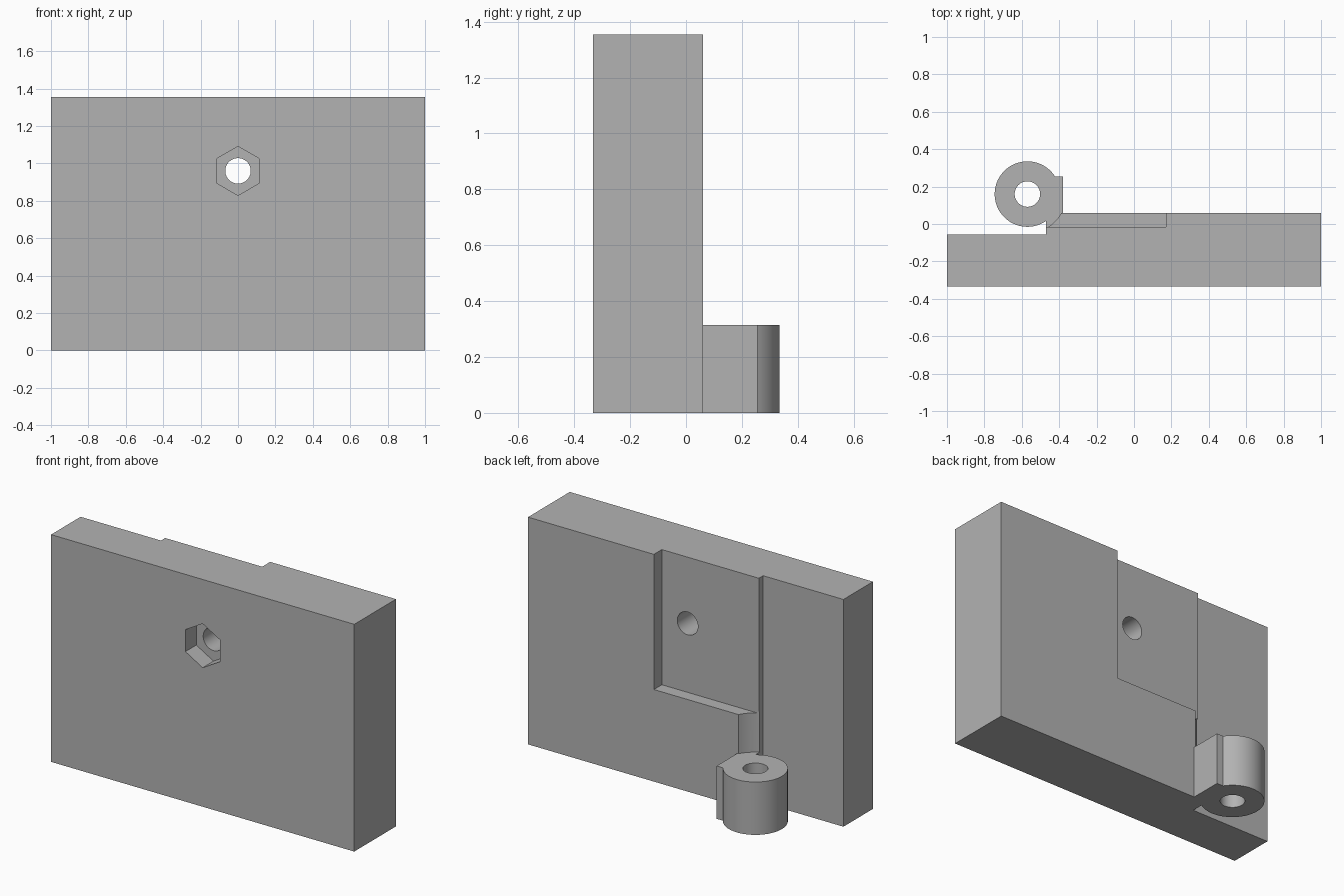
import bpy, bmesh, math

cube = bpy.data.objects.get("Cube")
if cube:
    bpy.data.objects.remove(cube, do_unlink=True)

grey = bpy.data.materials.new("mid_grey")
grey.use_nodes = True
grey.diffuse_color = (0.45, 0.45, 0.45, 1)
grey.node_tree.nodes["Principled BSDF"].inputs["Base Color"].default_value = grey.diffuse_color

HEIGHT, KNUCKLE_TOP, RECESS_FLOOR = 1.355, 0.315, 0.549
FRONT, BACK, STEP, RECESS = -0.333, 0.06, -0.055, -0.015
STEP_X, RECESS_X, BLOCK_X, BLOCK_Y = -0.47, 0.17, -0.38, 0.255
PIN = (-0.57, 0.16)
BORE = (0, 0.96)


def prism(name, points, start, end, along="z"):
    """Extrude a closed profile; points are (x, y) along z, or (x, z) along y."""
    def place(p, d):
        return (p[0], p[1], d) if along == "z" else (p[0], d, p[1])
    bm = bmesh.new()
    face = bm.faces.new([bm.verts.new(place(p, start)) for p in points])
    extruded = bmesh.ops.extrude_face_region(bm, geom=[face])["geom"]
    shift = place((0, 0), end - start)
    bmesh.ops.translate(bm, vec=shift, verts=[v for v in extruded if isinstance(v, bmesh.types.BMVert)])
    bmesh.ops.recalc_face_normals(bm, faces=bm.faces)
    mesh = bpy.data.meshes.new(name)
    bm.to_mesh(mesh)
    bm.free()
    mesh.materials.append(grey)
    obj = bpy.data.objects.new(name, mesh)
    bpy.context.collection.objects.link(obj)
    return obj


def arc(centre, radius, start=0.0, sweep=math.tau, steps=64):
    count = steps if sweep >= math.tau else steps + 1
    return [(centre[0] + radius * math.cos(start + sweep * i / steps),
             centre[1] + radius * math.sin(start + sweep * i / steps)) for i in range(count)]


def box(x0, x1, y0, y1):
    return [(x0, y0), (x1, y0), (x1, y1), (x0, y1)]


def combine(target, tool, operation):
    """Apply a boolean and discard the tool object."""
    tool.hide_render = True
    mod = target.modifiers.new(tool.name, "BOOLEAN")
    mod.object, mod.operation, mod.solver = tool, operation, "EXACT"
    bpy.context.view_layer.objects.active = target
    bpy.ops.object.modifier_apply(modifier=mod.name)
    bpy.data.objects.remove(tool, do_unlink=True)


# Main plate with a stepped back
plate = prism("hinge_plate", [(-1, FRONT), (1, FRONT), (1, BACK), (STEP_X, BACK),
                              (STEP_X, STEP), (-1, STEP)], 0, HEIGHT)

# Recess open at the top, and round clearance above the knuckle
combine(plate, prism("recess_cutter", box(-0.6, RECESS_X, RECESS, 0.3), RECESS_FLOOR, 1.5), "DIFFERENCE")
combine(plate, prism("clearance_cutter", arc(PIN, 0.208), KNUCKLE_TOP, RECESS_FLOOR + 0.01), "DIFFERENCE")

# Bolt bore with a hexagonal nut pocket on the front
combine(plate, prism("bore_cutter", arc(BORE, 0.068), -0.5, 0.2, "y"), "DIFFERENCE")
combine(plate, prism("nut_cutter", arc(BORE, 0.131, math.pi / 2, steps=6), -0.5, FRONT + 0.102, "y"), "DIFFERENCE")

# Hinge knuckle with its square web, bored for the pin
radius = 0.175
start = math.asin((BLOCK_Y - PIN[1]) / radius)
finish = math.tau - math.acos((STEP_X + 0.01 - PIN[0]) / radius)
profile = arc(PIN, radius, start, finish - start)
profile += [(STEP_X + 0.02, 0), (BLOCK_X, 0), (BLOCK_X, BLOCK_Y)]
combine(plate, prism("knuckle", profile, 0, KNUCKLE_TOP), "UNION")
combine(plate, prism("pin_cutter", arc(PIN, 0.068), -0.1, 0.5), "DIFFERENCE")

# Smooth the round walls and keep the edges crisp
bpy.ops.object.select_all(action="DESELECT")
plate.select_set(True)
bpy.context.view_layer.objects.active = plate
bpy.ops.object.shade_smooth_by_angle(angle=math.radians(25))
